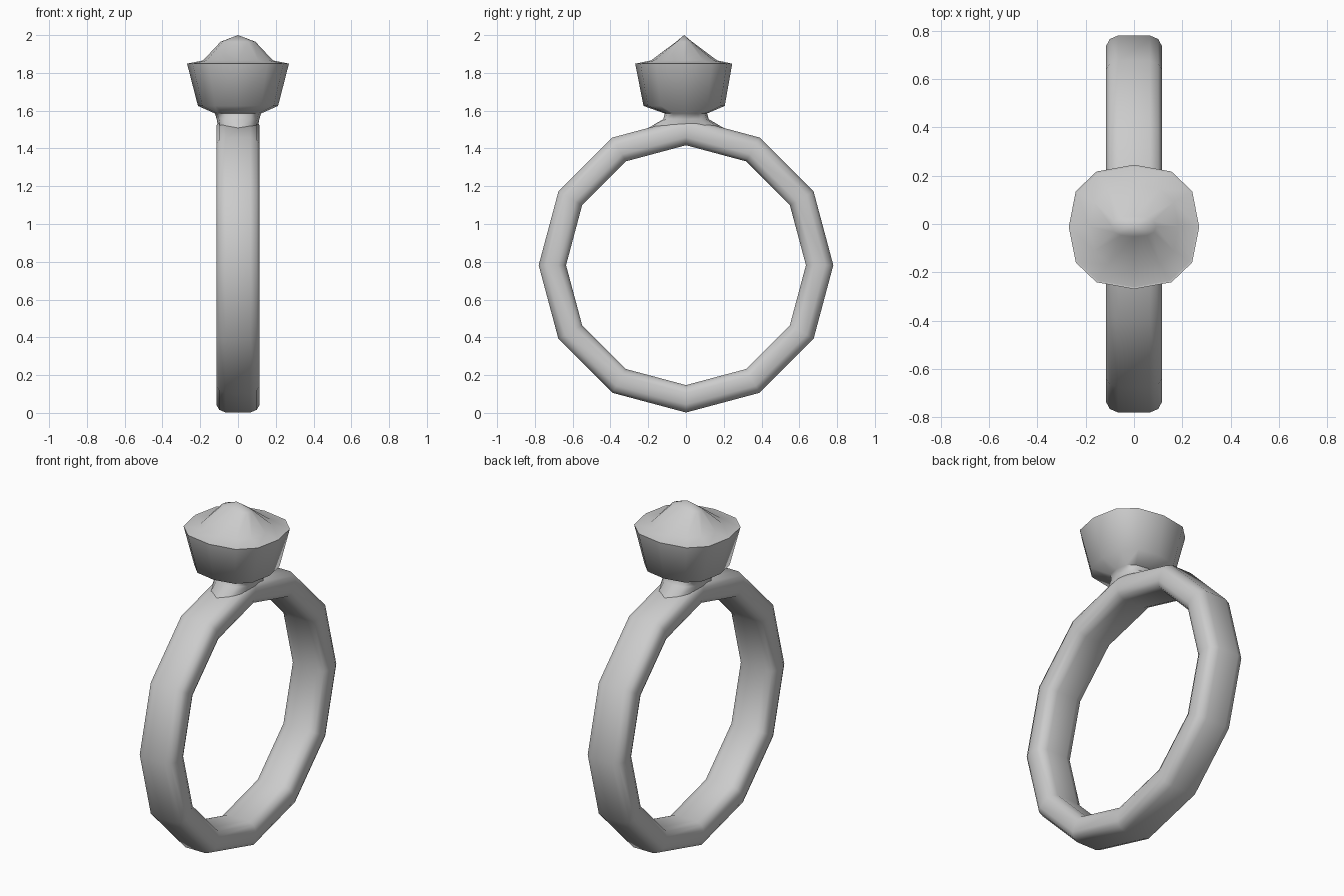
import bpy, bmesh
from math import sin, cos, pi, radians, copysign

cube = bpy.data.objects.get("Cube")
if cube:
    bpy.data.objects.remove(cube, do_unlink=True)

SIDES = 12

metal = bpy.data.materials.new("light grey")
metal.use_nodes = True
grey = (0.6, 0.6, 0.6, 1)
metal.diffuse_color = grey
metal.node_tree.nodes["Principled BSDF"].inputs["Base Color"].default_value = grey


def skin(name, rings, closed=False, tip=None):
    """Bridge rings of points into one smooth-shaded object."""
    bm = bmesh.new()
    loops = [[bm.verts.new(p) for p in ring] for ring in rings]
    n = len(loops[0])
    pairs = list(zip(loops, loops[1:]))
    if closed:
        pairs.append((loops[-1], loops[0]))
    for a, b in pairs:
        for i in range(n):
            j = (i + 1) % n
            bm.faces.new((a[i], a[j], b[j], b[i]))
    if not closed:
        bm.faces.new(loops[0][::-1])
        if tip:
            top = bm.verts.new(tip)
            for i in range(n):
                bm.faces.new((loops[-1][i], loops[-1][(i + 1) % n], top))
        else:
            bm.faces.new(loops[-1])
    bmesh.ops.recalc_face_normals(bm, faces=bm.faces)
    mesh = bpy.data.meshes.new(name)
    bm.to_mesh(mesh)
    bm.free()
    mesh.materials.append(metal)
    obj = bpy.data.objects.new(name, mesh)
    bpy.context.collection.objects.link(obj)
    bpy.ops.object.select_all(action="DESELECT")
    obj.select_set(True)
    bpy.context.view_layer.objects.active = obj
    bpy.ops.object.shade_smooth_by_angle(angle=radians(60))
    return obj


def squarish_ring(z, rx, ry, cy=0.0):
    """Twelve-sided outline, a little squarer than an ellipse."""
    def soft(v):
        return copysign(abs(v) ** 0.8, v)
    angles = [2 * pi * i / SIDES for i in range(SIDES)]
    return [(rx * soft(cos(a)), cy + ry * soft(sin(a)), z) for a in angles]


# Band: rounded section swept round a twelve-sided loop
corner = [(0.115, 0.03), (0.1, 0.058), (0.065, 0.0725)]
half = corner + [(-x, r) for x, r in reversed(corner)]
section = half + [(-x, -r) for x, r in half]
band_rings = []
for i in range(SIDES):
    a = 2 * pi * i / SIDES
    band_rings.append([(x, (0.7075 + r) * sin(a), 0.782 + (0.7075 + r) * cos(a))
                       for x, r in section])
skin("band", band_rings, closed=True)

# Setting: flared foot, narrow neck and cup
skin("setting", [
    squarish_ring(1.46, 0.09, 0.22),
    squarish_ring(1.508, 0.105, 0.2),
    squarish_ring(1.555, 0.113, 0.12),
    squarish_ring(1.585, 0.122, 0.112),
    squarish_ring(1.625, 0.212, 0.215, -0.01),
    squarish_ring(1.85, 0.27, 0.257, -0.012),
])

# Gem crown: shallow rim rising to a short ridge and a point
skin("gem", [
    squarish_ring(1.849, 0.268, 0.255, -0.012),
    squarish_ring(1.866, 0.185, 0.175, -0.01),
    squarish_ring(1.965, 0.092, 0.042, -0.01),
], tip=(0, -0.01, 2.0))
